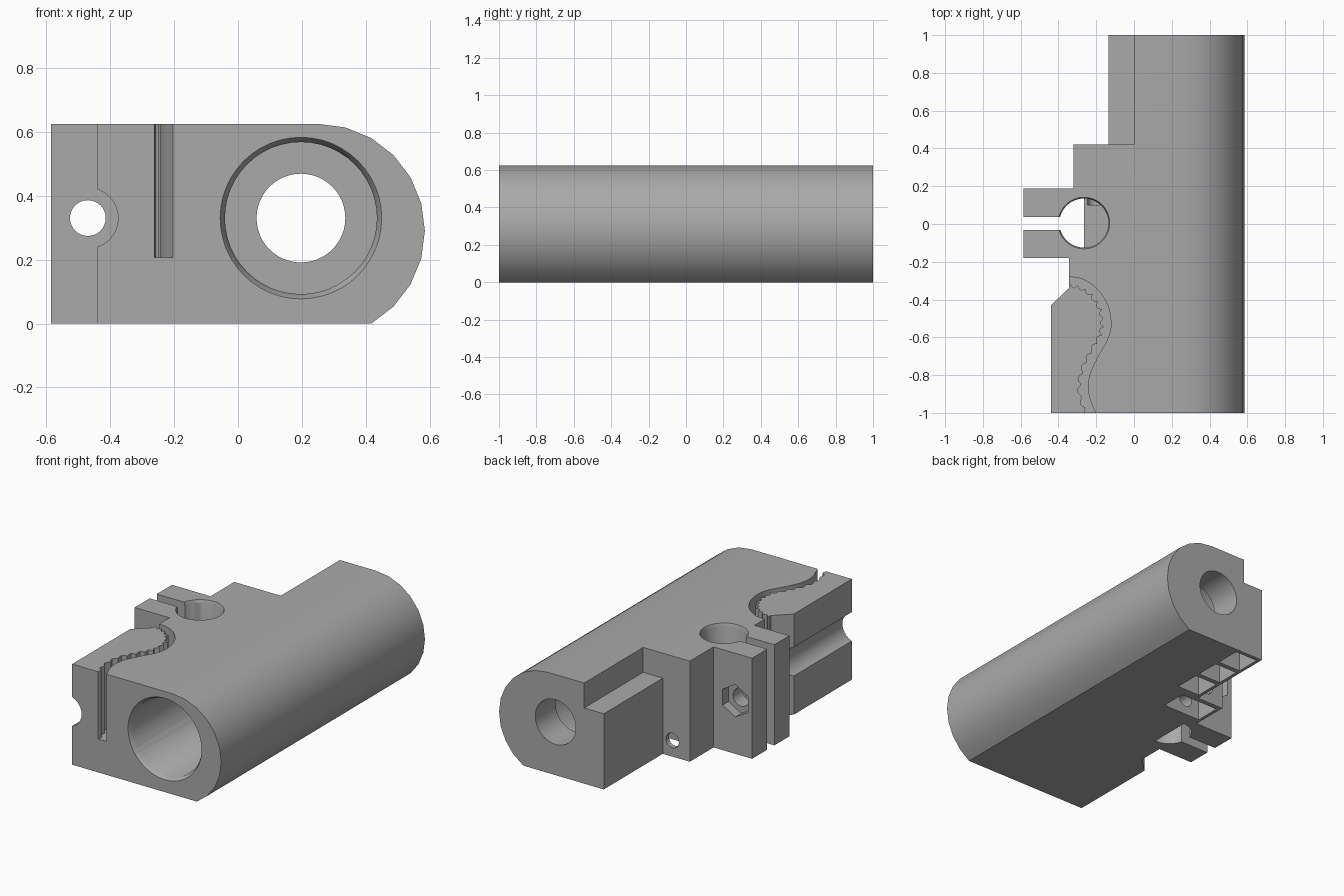
import bpy, bmesh, math
from mathutils import Vector

if "Cube" in bpy.data.objects:
    bpy.data.objects.remove(bpy.data.objects["Cube"])

H = 0.625                      # block height
ROD = (0.197, 0.33)            # bearing axis (x, z)
BOLT = (-0.47, 0.33)           # clamp bolt axis (x, z)
PIN = (-0.265, 0.005)          # vertical rod axis (x, y)

grey = bpy.data.materials.new("plain grey")
grey.use_nodes = True
grey.diffuse_color = (0.4, 0.4, 0.4, 1)
grey.node_tree.nodes["Principled BSDF"].inputs["Base Color"].default_value = (0.4, 0.4, 0.4, 1)


def make(name, bm):
    bmesh.ops.recalc_face_normals(bm, faces=bm.faces)
    me = bpy.data.meshes.new(name)
    bm.to_mesh(me)
    bm.free()
    me.materials.append(grey)
    ob = bpy.data.objects.new(name, me)
    bpy.context.collection.objects.link(ob)
    return ob


def prism(name, pts, lo, hi, axis="z"):
    """Extrude a flat outline: (x, y) along z, or (x, z) along y."""
    bm = bmesh.new()
    if axis == "z":
        vs, move = [bm.verts.new((a, b, lo)) for a, b in pts], (0, 0, hi - lo)
    else:
        vs, move = [bm.verts.new((a, lo, b)) for a, b in pts], (0, hi - lo, 0)
    face = bm.faces.new(vs)
    out = bmesh.ops.extrude_face_region(bm, geom=[face])
    bmesh.ops.translate(bm, vec=move, verts=[g for g in out["geom"] if isinstance(g, bmesh.types.BMVert)])
    return make(name, bm)


def ring(c, r, n=48, start=0.0):
    return [(c[0] + r * math.cos(start + math.tau * i / n),
             c[1] + r * math.sin(start + math.tau * i / n)) for i in range(n)]


def box(name, x0, x1, y0, y1, z0, z1):
    return prism(name, [(x0, y0), (x1, y0), (x1, y1), (x0, y1)], z0, z1)


def cone(name, c, r0, r1, lo, hi, axis):
    ob = prism(name, ring(c, r0), lo, hi, axis)
    k = 2 if axis == "z" else 1
    for v in ob.data.vertices:
        if v.co[k] > (lo + hi) / 2:
            j = 3 - k
            v.co[0] = c[0] + (v.co[0] - c[0]) * r1 / r0
            v.co[j] = c[1] + (v.co[j] - c[1]) * r1 / r0
    return ob


def boolean(target, tool, op="DIFFERENCE"):
    m = target.modifiers.new("cut", "BOOLEAN")
    m.operation, m.object, m.solver = op, tool, "EXACT"
    bpy.context.view_layer.objects.active = target
    bpy.ops.object.modifier_apply(modifier=m.name)
    bpy.data.objects.remove(tool)


def spline(p, n):
    """Catmull-Rom curve through the points."""
    p = [Vector(q) for q in p]
    out = []
    for i in range(1, len(p) - 2):
        a, b, c, d = p[i - 1:i + 3]
        for k in range(n):
            t = k / n
            out.append(0.5 * (2 * b + (c - a) * t + (2 * a - 5 * b + 4 * c - d) * t * t
                              + (3 * b - a - 3 * c + d) * t ** 3))
    return out + [p[-2]]


# Main block: plan outline with clamp lugs, crossed with the rounded end profile
outline = [(0.7, -1), (0.7, 1), (-0.135, 1), (-0.135, 0.42), (-0.32, 0.42), (-0.32, 0.187),
           (-0.585, 0.187), (-0.585, 0.038), (-0.35, 0.038), (-0.35, -0.032), (-0.585, -0.032),
           (-0.585, -0.18), (-0.345, -0.18), (-0.345, -0.34), (-0.44, -0.43), (-0.44, -1)]
body = prism("rod_holder_block", outline, 0, H)
R = 0.335
arc = [(0.25 + R * math.cos(math.radians(a)), 0.29 + R * math.sin(math.radians(a))) for a in range(-60, 91, 15)]
profile = [(-0.8, 0), (arc[0][0], 0)] + arc[1:-1] + [(0.25, H), (-0.8, H)]
boolean(body, prism("profile", profile, -1.1, 1.1, "y"), "INTERSECT")

# Ledge beside the rear of the tube
boolean(body, box("ledge", -0.3, 0, 0.42, 1.1, 0.47, 0.8))

# Bearing bore with chamfered mouth, and the smaller rod bore behind it
boolean(body, prism("rod_bore", ring(ROD, 0.139), -1.1, 1.1, "y"))
boolean(body, prism("bearing_bore", ring(ROD, 0.238), -1.1, 0.8, "y"))
boolean(body, cone("bore_chamfer", ROD, 0.254, 0.236, -1.002, -0.97, "y"))

# Vertical rod socket, half open at the floor
boolean(body, prism("socket", ring(PIN, 0.13), 0.1, 0.8))
half = [(min(x, PIN[0]), y) for x, y in ring(PIN, 0.13) if x <= PIN[0] + 0.001]
boolean(body, prism("socket_floor", half, -0.1, 0.2))
boolean(body, cone("socket_chamfer", PIN, 0.129, 0.137, H - 0.02, H + 0.001, "z"))

# Clamp bolt hole, nut pocket and bolt head groove
boolean(body, prism("bolt_hole", ring(BOLT, 0.056, 32), -0.25, 0.3, "y"))
boolean(body, prism("nut_pocket", ring(BOLT, 0.1, 6, math.pi / 6), 0.13, 0.3, "y"))
boolean(body, prism("groove", ring(BOLT, 0.095, 32), -1.1, -0.3, "y"))

# Toothed belt slot
smooth = spline([(-0.16, -1.12), (-0.2, -1.01), (-0.24, -0.9), (-0.235, -0.8), (-0.19, -0.7),
                 (-0.14, -0.61), (-0.122, -0.53), (-0.14, -0.43), (-0.2, -0.34), (-0.28, -0.29),
                 (-0.36, -0.28), (-0.44, -0.28)], 10)
toothed, run = [], 0.0
for i, p in enumerate(smooth):
    t = smooth[min(i + 1, len(smooth) - 1)] - smooth[max(i - 1, 0)]
    run += (p - smooth[i - 1]).length if i else 0
    left = Vector((-t.y, t.x)).normalized()
    width = 0.034 + 0.022 * abs(math.sin(math.pi * run / 0.055))
    toothed.append(p + left * width)
boolean(body, prism("belt_slot", [tuple(p) for p in smooth + toothed[::-1]], 0.207, 0.8))

# Ribbed pockets under the rear and the small cross hole
for y0, y1 in ((0.45, 0.61), (0.64, 0.79), (0.82, 0.975)):
    boolean(body, box("pocket", -0.115, 0.04, y0, y1, -0.1, 0.16))
boolean(body, box("inner_pocket", -0.3, -0.04, 0.23, 0.39, -0.1, 0.16))
boolean(body, prism("cross_hole", ring((-0.2, 0.1), 0.045, 24), 0.1, 0.5, "y"))

# Smooth round faces, crisp edges
bpy.ops.object.select_all(action="DESELECT")
body.select_set(True)
bpy.context.view_layer.objects.active = body
bpy.ops.object.shade_smooth_by_angle(angle=math.radians(30))
